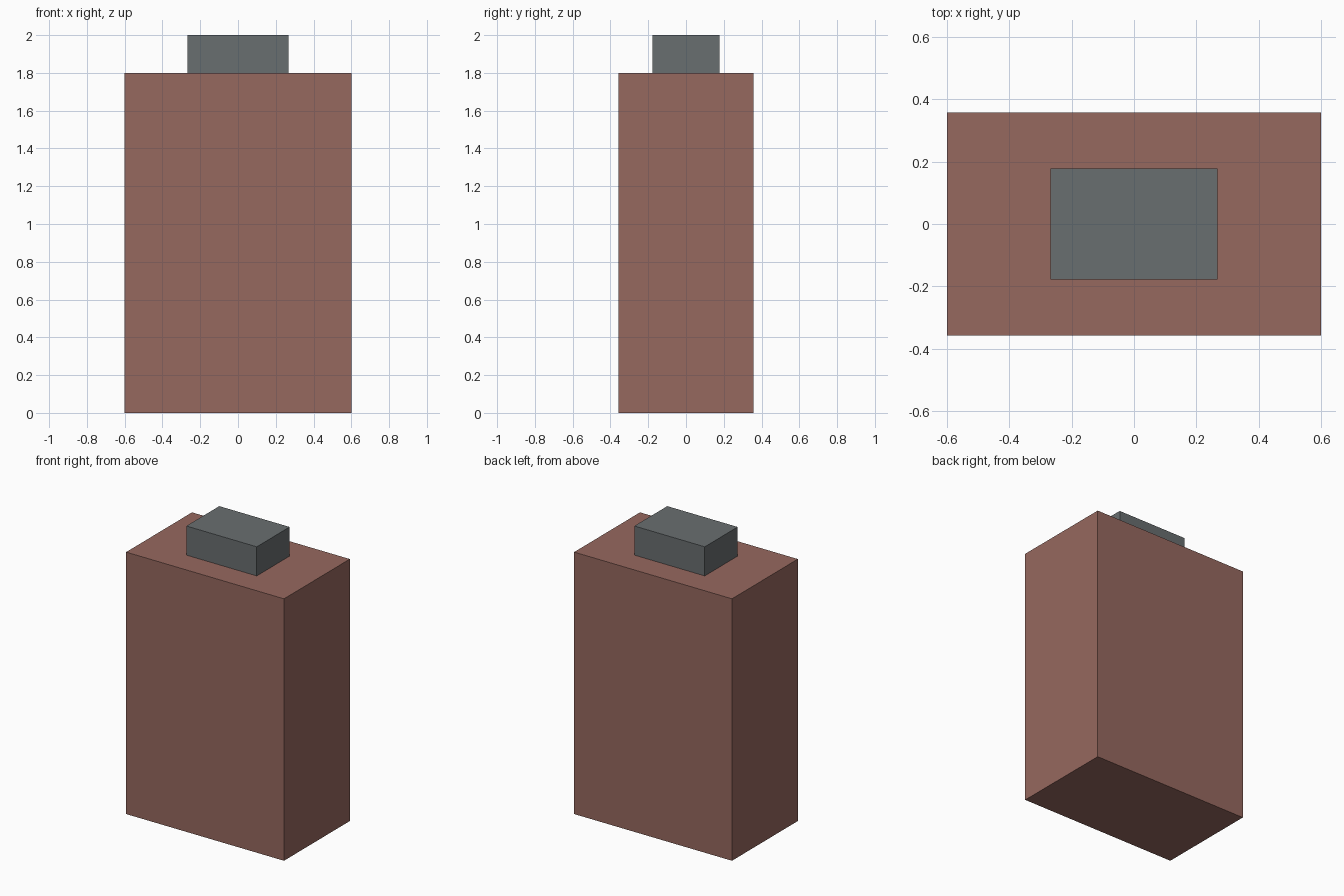
import bpy

if "Cube" in bpy.data.objects:
    bpy.data.objects.remove(bpy.data.objects["Cube"])


def make_material(name, color):
    mat = bpy.data.materials.new(name)
    mat.diffuse_color = (*color, 1.0)
    mat.use_nodes = True
    mat.node_tree.nodes["Principled BSDF"].inputs["Base Color"].default_value = mat.diffuse_color
    return mat


def box(name, size, base_z, mat):
    """Centred box standing on base_z."""
    bpy.ops.mesh.primitive_cube_add(size=1, location=(0, 0, base_z + size[2] / 2))
    obj = bpy.context.object
    obj.name = name
    obj.scale = size
    bpy.ops.object.transform_apply(location=False, rotation=False, scale=True)
    obj.data.materials.append(mat)
    return obj


brick = make_material("brick_red", (0.305, 0.138, 0.114))
slate = make_material("slate_grey", (0.141, 0.156, 0.162))

# Main block
box("body", (1.2, 0.715, 1.8), 0.0, brick)

# Small cap on top
box("cap", (0.535, 0.357, 0.2), 1.8, slate)
